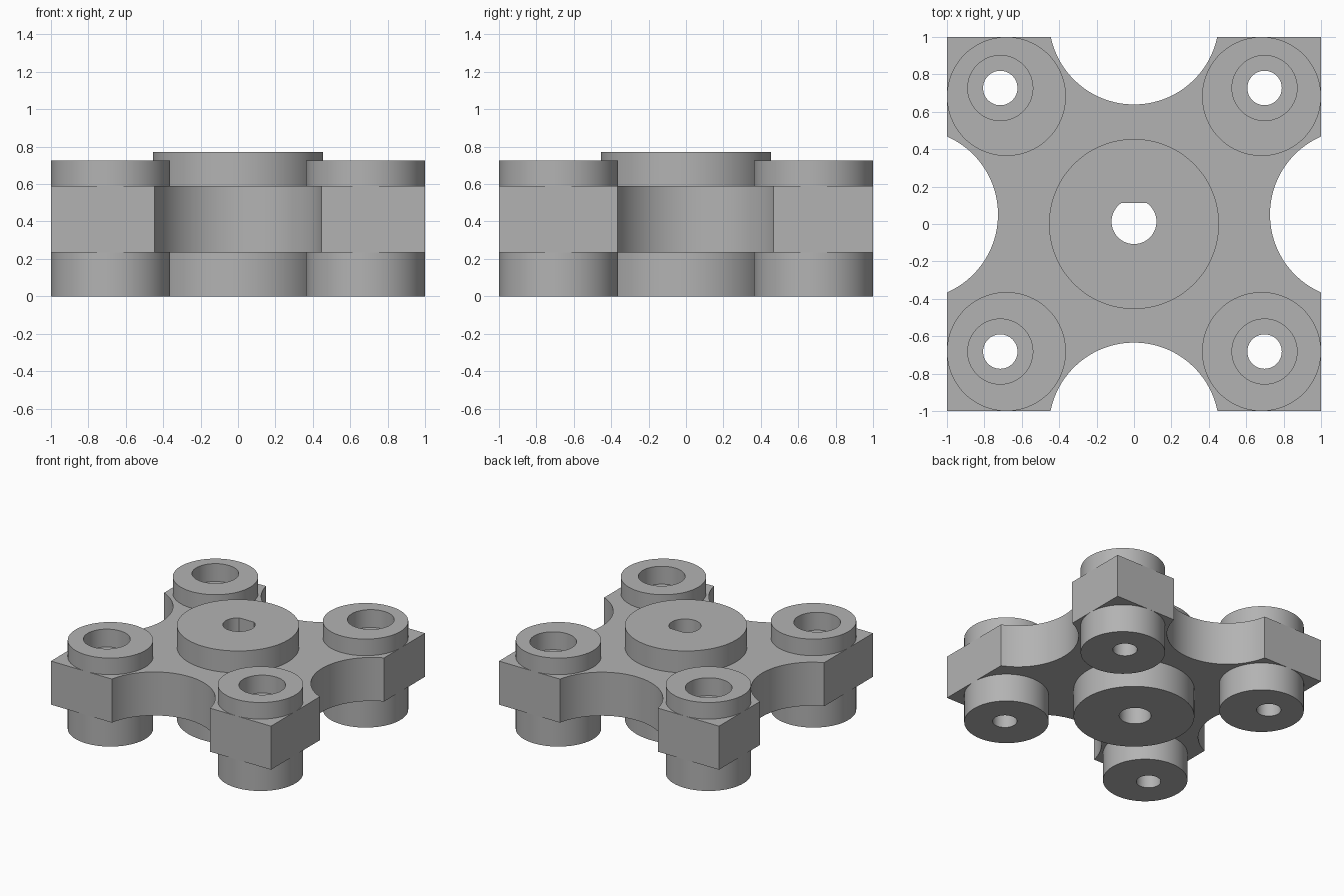
import bpy
import bmesh
import math

# Heights of the layers
SLAB_LOW, SLAB_HIGH = 0.233, 0.591
POST_TOP, HUB_TOP = 0.727, 0.771
COUNTERBORE_FLOOR = 0.58

cube = bpy.data.objects.get("Cube")
if cube:
    bpy.data.objects.remove(cube, do_unlink=True)

grey = bpy.data.materials.new("plain_grey")
grey.use_nodes = True
grey.diffuse_color = (0.45, 0.45, 0.45, 1)
grey.node_tree.nodes["Principled BSDF"].inputs["Base Color"].default_value = (0.45, 0.45, 0.45, 1)


def prism(name, outline, low, high):
    """Extrude a closed outline from one height to another."""
    bm = bmesh.new()
    face = bm.faces.new([bm.verts.new((x, y, low)) for x, y in outline])
    top = bmesh.ops.extrude_face_region(bm, geom=[face])["geom"]
    moved = [v for v in top if isinstance(v, bmesh.types.BMVert)]
    bmesh.ops.translate(bm, verts=moved, vec=(0, 0, high - low))
    bmesh.ops.recalc_face_normals(bm, faces=bm.faces)
    mesh = bpy.data.meshes.new(name)
    bm.to_mesh(mesh)
    bm.free()
    mesh.materials.append(grey)
    part = bpy.data.objects.new(name, mesh)
    bpy.context.collection.objects.link(part)
    return part


def circle(x, y, radius, flat=None, sides=96):
    """Round outline, optionally cut flat on its back side."""
    angles = [2 * math.pi * (i + 0.5) / sides for i in range(sides)]
    pts = [(radius * math.cos(a), radius * math.sin(a)) for a in angles]
    if flat is not None:
        edge = math.sqrt(radius ** 2 - flat ** 2)
        left = [p for p in pts if p[1] < flat and p[0] < 0]
        right = [p for p in pts if p[1] < flat and p[0] >= 0]
        left.sort(key=lambda p: -p[1])
        right.sort(key=lambda p: p[1])
        pts = [(-edge, flat)] + left + right + [(edge, flat)]
    return [(x + px, y + py) for px, py in pts]


def cutter(name, outline, low=-0.2, high=1.0):
    part = prism(name, outline, low, high)
    part.hide_render = True
    part.hide_viewport = True
    return part


def cut(part, tools):
    for tool in tools:
        mod = part.modifiers.new(tool.name, "BOOLEAN")
        mod.operation = "DIFFERENCE"
        mod.solver = "EXACT"
        mod.object = tool


parts, cutters = [], []

# Central bore: round below, flat-sided above
round_bore = cutter("round_bore_cutter", circle(0, 0.013, 0.12))
flat_bore = cutter("flat_bore_cutter", circle(0, 0.013, 0.12, flat=0.099))
cutters += [round_bore, flat_bore]

# Slab with four scooped sides
slab = prism("slab", [(-1, -1), (1, -1), (1, 1), (-1, 1)], SLAB_LOW, SLAB_HIGH)
parts.append(slab)
scoops = {"back": (0, 1.094), "front": (0, -1.089), "left": (1.182, 0.051), "right": (-1.182, 0.051)}
slab_tools = [flat_bore]
for side, (x, y) in scoops.items():
    slab_tools.append(cutter(side + "_scoop_cutter", circle(x, y, 0.455)))

# Central hub discs above and below the slab
for name, low, high, bore in (("upper_hub", SLAB_HIGH, HUB_TOP, flat_bore),
                              ("lower_hub", 0, SLAB_LOW, round_bore)):
    hub = prism(name, circle(0, 0, 0.4545), low, high)
    cut(hub, [bore])
    parts.append(hub)

# Corner posts with slightly offset, counterbored screw holes
for side, sx, hole_x in (("left", 1, 0.698), ("right", -1, -0.715)):
    for end, sy, hole_y in (("back", 1, 0.727), ("front", -1, -0.682)):
        corner = end + "_" + side
        outline = circle(sx * 0.682, sy * 0.682, 0.318)
        hole = cutter(corner + "_hole_cutter", circle(hole_x, hole_y, 0.092))
        sink = cutter(corner + "_counterbore_cutter", circle(hole_x, hole_y, 0.174), COUNTERBORE_FLOOR)
        upper = prism(corner + "_upper_post", outline, SLAB_HIGH, POST_TOP)
        lower = prism(corner + "_lower_post", outline, 0, SLAB_LOW)
        cut(upper, [sink])
        cut(lower, [hole])
        slab_tools += [hole, sink]
        parts += [upper, lower]

cutters = [ob for ob in bpy.context.collection.objects if ob.name.endswith("_cutter")]
cut(slab, slab_tools)

# Bake the cuts, then discard the cutters
bpy.context.view_layer.update()
graph = bpy.context.evaluated_depsgraph_get()
for part in parts:
    baked = bpy.data.meshes.new_from_object(part.evaluated_get(graph))
    part.modifiers.clear()
    part.data = baked
for tool in cutters:
    bpy.data.objects.remove(tool, do_unlink=True)

# Smooth round walls with crisp rims
bpy.ops.object.select_all(action="DESELECT")
for part in parts:
    part.select_set(True)
bpy.context.view_layer.objects.active = slab
bpy.ops.object.shade_smooth_by_angle(angle=math.radians(30))
